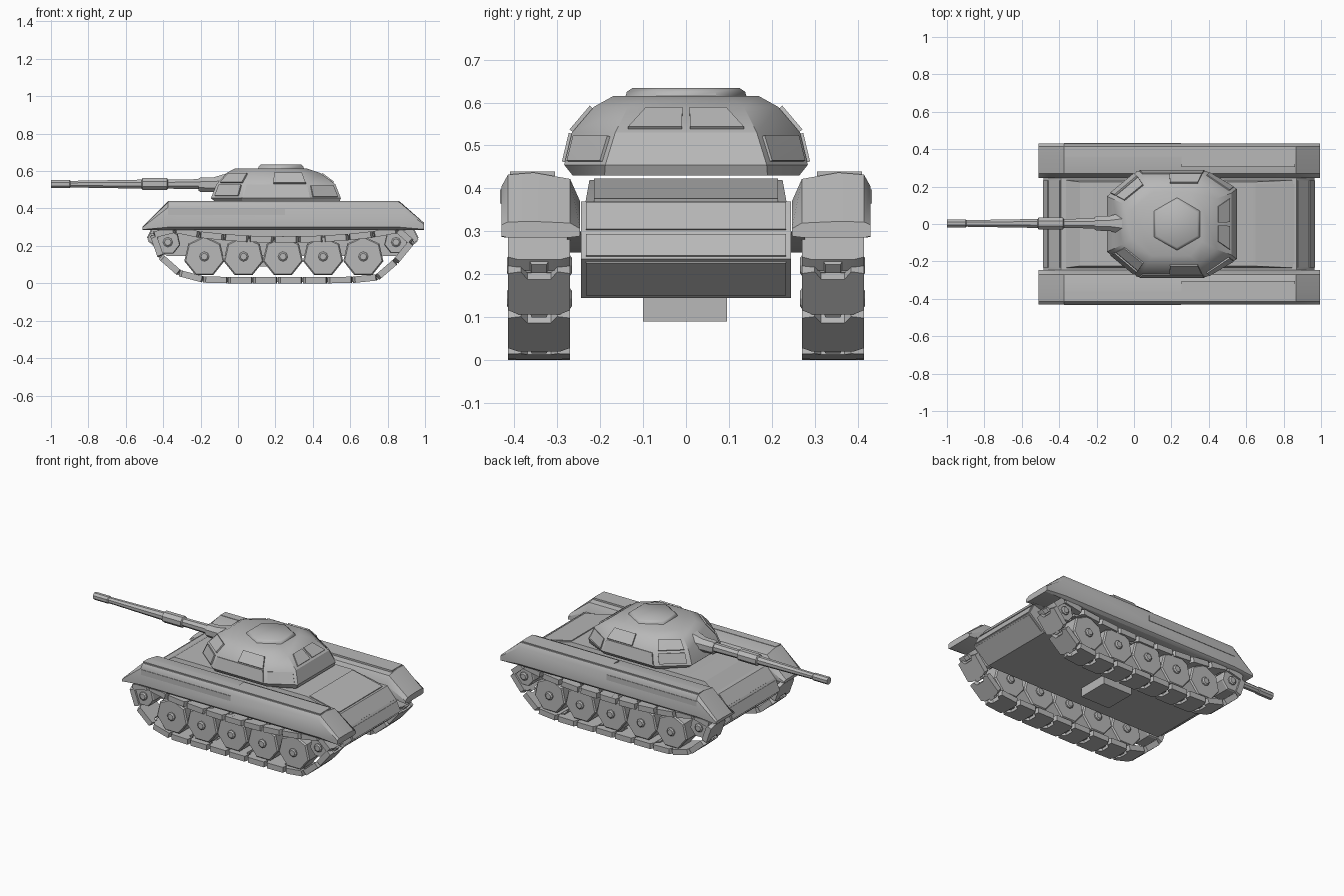
import bpy, bmesh, math
from mathutils import Vector

if "Cube" in bpy.data.objects:
    bpy.data.objects.remove(bpy.data.objects["Cube"])

steel = bpy.data.materials.new("grey_steel")
steel.diffuse_color = (0.48, 0.48, 0.48, 1)
steel.use_nodes = True
steel.node_tree.nodes["Principled BSDF"].inputs["Base Color"].default_value = steel.diffuse_color


def make(name, verts, faces, angle=25):
    me = bpy.data.meshes.new(name)
    me.from_pydata([tuple(v) for v in verts], [], faces)
    bm = bmesh.new()
    bm.from_mesh(me)
    bmesh.ops.recalc_face_normals(bm, faces=bm.faces)
    bm.to_mesh(me)
    bm.free()
    me.materials.append(steel)
    me.shade_smooth()
    me.set_sharp_from_angle(angle=math.radians(angle))
    ob = bpy.data.objects.new(name, me)
    bpy.context.collection.objects.link(ob)
    return ob


def loft(name, rings, angle=25):
    """Skin closed rings of equal length and cap both ends."""
    n = len(rings[0])
    verts = [v for r in rings for v in r]
    faces = [tuple(range(n)), tuple(range(len(verts) - n, len(verts)))]
    for i in range(len(rings) - 1):
        for k in range(n):
            a, b = i * n + k, i * n + (k + 1) % n
            faces.append((a, b, b + n, a + n))
    return make(name, verts, faces, angle)


def prism(name, prof, y0, y1):
    return loft(name, [[(x, y, z) for x, z in prof] for y in (y0, y1)])


def box(name, x0, x1, y0, y1, z0, z1):
    return prism(name, [(x0, z0), (x1, z0), (x1, z1), (x0, z1)], y0, y1)


def lathe(name, c, axis, stations, sides, phase=0.0, angle=25):
    """Stations are (position along axis, radius)."""
    rings = []
    for p, r in stations:
        ring = []
        for k in range(sides):
            a = phase + 2 * math.pi * k / sides
            u, v = r * math.cos(a), r * math.sin(a)
            if axis == 'x':
                ring.append((p, c[0] + u, c[1] + v))
            elif axis == 'y':
                ring.append((c[0] + u, p, c[1] + v))
            else:
                ring.append((c[0] + u, c[1] + v, p))
        rings.append(ring)
    return loft(name, rings, angle)


def plate(name, quad, u0, u1, v0, v1, centre, t=0.008, slant=0.0):
    """Raised plate on part of a quad; slant pulls in one upper corner."""
    a, b, c, d = [Vector(q) for q in quad]
    n = (b - a).cross(d - a).normalized()
    if n.dot((a + c) / 2 - Vector(centre)) < 0:
        n = -n
    s0, s1 = max(slant, 0), max(-slant, 0)

    def ring(e, h):
        pts = [(u0 + e, v0 + e), (u1 - e, v0 + e), (u1 - e - s1, v1 - e), (u0 + e + s0, v1 - e)]
        return [a.lerp(b, u).lerp(d.lerp(c, u), v) + n * h for u, v in pts]
    return loft(name, [ring(0, -0.004), ring(0, t), ring(0.03, t)])


# Hull: lower tub, raised deck, belly box and end plates
hull = [(-.38, .145), (-.485, .235), (-.455, .30), (-.39, .37),
        (.87, .37), (.935, .295), (.965, .235), (.86, .145)]
prism("hull", hull, -.245, .245)
loft("deck", [[(-.37, -.235, .365), (.87, -.235, .365), (.87, .235, .365), (-.37, .235, .365)],
              [(-.29, -.225, .42), (.64, -.225, .42), (.64, .225, .42), (-.29, .225, .42)]])
box("belly_box", .10, .30, -.10, .096, .09, .15)
mid = (.24, 0, .26)


def cross(p, q, w=.245):
    return [(p[0], -w, p[1]), (p[0], w, p[1]), (q[0], w, q[1]), (q[0], -w, q[1])]


for name, p, q in [("rear_upper_plate", hull[5], hull[4]), ("rear_middle_plate", hull[6], hull[5]),
                   ("rear_lower_plate", hull[7], hull[6]), ("nose_upper_plate", hull[2], hull[3]),
                   ("nose_middle_plate", hull[1], hull[2]), ("nose_lower_plate", hull[0], hull[1])]:
    plate(name, cross(p, q), .025, .975, .10, .94, mid, .005)
plate("engine_cover", cross((.87, .368), (.64, .42), .228), .03, .97, .06, .96, mid, .005)

# Fenders with sloping ends, inner guards and stepped top covers
section = [(.43, .30), (.43, .405), (.415, .432), (.355, .437), (.27, .422), (.247, .37),
           (.247, .30), (.275, .285), (.415, .285)]
for s, side in ((-1, "right"), (1, "left")):
    loft(side + "_fender", [[(x, s * y, .285 + (z - .285) * k) for y, z in section]
                            for x, k in ((-.51, .12), (-.375, 1), (.865, 1), (.995, .25))], 30)
    prism(side + "_inner_guard", [(-.47, .30), (-.40, .275), (-.1, .25), (.55, .25), (.85, .27), (.95, .30)],
          s * .245, s * .277)
    box(side + "_fender_cover_front", -.375, .255, s * .36, s * .410, .42, .439)
    box(side + "_fender_cover_rear", .255, .86, s * .305, s * .410, .42, .439)
    box(side + "_fender_side_strip", -.375, .25, s * .42, s * .433, .365, .398)

# Turret: stacked octagonal rings
#         z     front  rear  half  frontY rearY sideF sideR
sizes = [(.43, -.115, .54, .264, .135, .19, .025, .385),
         (.455, -.145, .55, .284, .148, .188, .02, .385),
         (.53, -.115, .52, .266, .135, .165, .04, .37),
         (.59, -.06, .44, .215, .11, .135, .07, .345),
         (.615, -.015, .365, .17, .075, .095, .10, .30)]
rings = [[(xf, -fy, z), (xa, -h, z), (xb, -h, z), (xr, -ry, z),
          (xr, ry, z), (xb, h, z), (xa, h, z), (xf, fy, z)]
         for z, xf, xr, h, fy, ry, xa, xb in sizes]
loft("turret", rings, 30)


def turret_plate(name, row, k, u0, u1, v0, v1, t=.008, slant=0.0):
    lo, hi = rings[row], rings[row + 1]
    m = (k + 1) % 8
    plate(name, [lo[k], lo[m], hi[m], hi[k]], u0, u1, v0, v1, (.2, 0, .5), t, slant)


# Turret plates: corners, rear hatches and sides
for k, tag in ((0, "right"), (6, "left")):
    turret_plate(tag + "_front_lower_plate", 1, k, .12, .88, .15, .92, .009)
    turret_plate(tag + "_front_upper_plate", 2, k, .12, .88, .10, .90, .009)
for k, tag in ((2, "right"), (4, "left")):
    turret_plate(tag + "_rear_corner_plate", 1, k, .1, .9, .1, .88, .007)
for u0, u1, tag, sl in ((.08, .47, "right", .08), (.53, .92, "left", -.08)):
    turret_plate(tag + "_rear_hatch", 2, 3, u0, u1, .14, .9, .007, sl)
for k, tag, u0, u1 in ((1, "right", .45, .98), (5, "left", .02, .55)):
    turret_plate(tag + "_side_lower_plate", 1, k, .02, .98, .08, .97, .007)
    turret_plate(tag + "_side_upper_plate", 2, k, u0, u1, .03, .95, .009)

# Roof hatch
lathe("roof_hatch", (.23, 0), 'z', [(.60, .145), (.625, .138), (.634, .125)], 6, math.pi / 6, 40)

# Gun: mantlet, sleeve and barrel
lathe("mantlet", (.003, .527), 'x', [(-.21, .036), (-.20, .042), (-.13, .043), (.0, .085)], 8, math.pi / 8)
lathe("gun_barrel", (.003, .53), 'x',
      [(-1, .017), (-1, .023), (-.90, .023), (-.895, .019), (-.515, .026), (-.51, .035),
       (-.38, .035), (-.375, .026), (-.15, .03)], 8, math.pi / 8)

# Running gear: solid wheels with hubs on both faces
wheels = [(-.18, .143, .110), (.03, .143, .110), (.24, .143, .110), (.455, .143, .110),
          (.67, .143, .110), (-.375, .22, .068), (.845, .22, .065)]
for s, side in ((-1, "right"), (1, "left")):
    for i, (x, z, r) in enumerate(wheels):
        tag = "%s_wheel_%d" % (side, i + 1)
        lathe(tag, (x, z), 'y', [(s * .28, r * .93), (s * .288, r), (s * .395, r), (s * .403, r * .93)],
              7, math.pi / 2)
        lathe(tag + "_hub", (x, z), 'y', [(s * .266, .018), (s * .272, .026), (s * .411, .026),
                                          (s * .417, .018)], 8)

# Track path, measured along the middle of the links
path = [(-.17, .018), (.60, .018), (.765, .035), (.85, .125), (.935, .23), (.915, .285), (.85, .285),
        (.70, .256), (.50, .238), (.24, .232), (0, .238), (-.20, .258), (-.37, .293), (-.445, .28),
        (-.465, .22), (-.40, .125), (-.30, .045)]
pts = [Vector(p) for p in path]
seg = [(pts[i], pts[(i + 1) % len(pts)]) for i in range(len(pts))]
total = sum((b - a).length for a, b in seg)


def along(d):
    d %= total
    for a, b in seg:
        l = (b - a).length
        if d <= l:
            return a.lerp(b, d / l)
        d -= l
    return pts[0]


def track(name, s, count=23):
    verts, faces = [], []

    def slab(a, b, out, ends, h0, h1):
        # Slab from a to b with an outline of (fraction, y) points
        base, n = len(verts), len(ends)
        for h in (h0, h1):
            for f, y in ends:
                p = a.lerp(b, f) + out * h
                verts.append((p.x, s * y, p.y))
        faces.append(tuple(range(base, base + n)))
        faces.append(tuple(range(base + n, base + 2 * n)))
        for k in range(n):
            m = (k + 1) % n
            faces.append((base + k, base + m, base + m + n, base + k + n))

    pad = [(.0, .295), (.10, .27), (.93, .27), (.97, .30), (.80, .315), (.80, .37), (.97, .385),
           (.93, .415), (.10, .415), (.0, .39)]
    tongue = [(-.10, .325), (.08, .318), (.08, .367), (-.10, .36)]
    step = total / count
    for i in range(count):
        a, b = along(i * step - .016), along((i + 1) * step - .016)
        d = (b - a).normalized()
        out = Vector((d.y, -d.x))
        slab(a, b, out, pad, -.016, .018)
        slab(a, b, out, tongue, -.014, .012)
    make(name, verts, faces)


track("right_track", -1)
track("left_track", 1)
